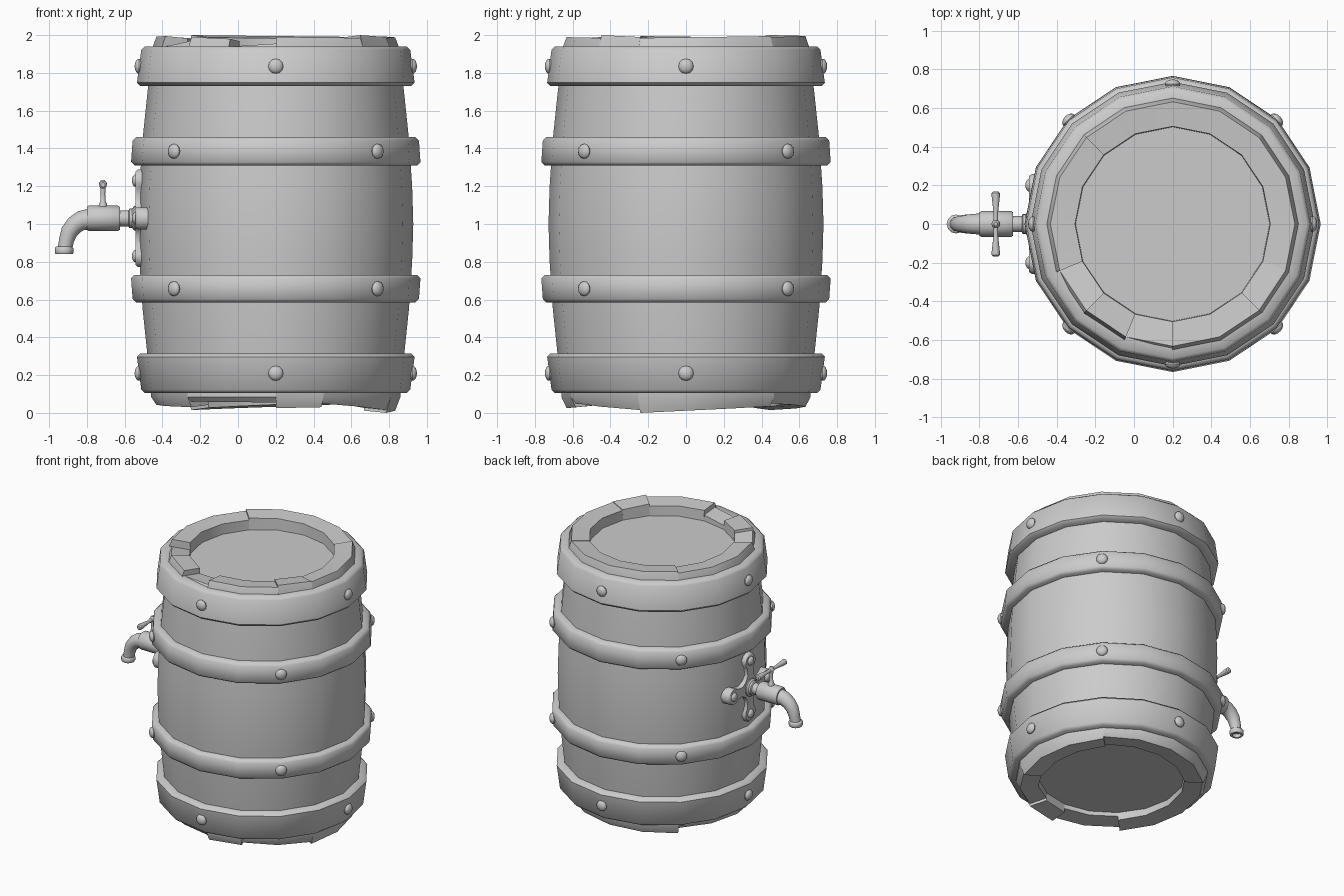
import bpy, bmesh
from math import sin, cos, pi, radians, atan2
from mathutils import Matrix, Vector

if "Cube" in bpy.data.objects:
    bpy.data.objects.remove(bpy.data.objects["Cube"])

CX = 0.2          # barrel axis
SIDES = 16
TAP_Z = 1.03      # tap axis height
STEP = 2 * pi / SIDES

grey = bpy.data.materials.new("plain_grey")
grey.use_nodes = True
grey.diffuse_color = (0.6, 0.6, 0.6, 1)
grey.node_tree.nodes["Principled BSDF"].inputs["Base Color"].default_value = (0.6, 0.6, 0.6, 1)


def finish(name, bm, matrix=Matrix(), angle=35):
    """Turn a bmesh into a smooth shaded object with the single colour."""
    bmesh.ops.recalc_face_normals(bm, faces=bm.faces)
    mesh = bpy.data.meshes.new(name)
    bm.to_mesh(mesh)
    bm.free()
    mesh.transform(matrix)
    mesh.materials.append(grey)
    obj = bpy.data.objects.new(name, mesh)
    bpy.context.collection.objects.link(obj)
    bpy.ops.object.select_all(action="DESELECT")
    obj.select_set(True)
    bpy.context.view_layer.objects.active = obj
    bpy.ops.object.shade_smooth_by_angle(angle=radians(angle))
    return obj


def skin(bm, rings, wrap):
    """Join matching rings of vertices with quads."""
    for a, b in zip(rings, rings[1:]):
        n = len(a)
        for i in range(n if wrap else n - 1):
            j = (i + 1) % n
            bm.faces.new((a[i], a[j], b[j], b[i]))


def lathe(name, profile, matrix, sides=SIDES, loop=False, angle=35):
    """Revolve (radius, height) points around local z; loop closes the profile."""
    bm = bmesh.new()
    rings = [[bm.verts.new((r * cos(i * 2 * pi / sides), r * sin(i * 2 * pi / sides), z))
              for i in range(sides)] for r, z in profile]
    if loop:
        rings.append(rings[0])
    skin(bm, rings, True)
    if not loop:
        bm.faces.new(rings[0])
        bm.faces.new(rings[-1])
    return finish(name, bm, matrix, angle)


def rivet(name, location, direction, size=0.04):
    bm = bmesh.new()
    bmesh.ops.create_uvsphere(bm, u_segments=12, v_segments=8, radius=size)
    bmesh.ops.scale(bm, vec=(1, 1, 0.6), verts=bm.verts)
    turn = Vector(direction).to_track_quat("Z", "Y").to_matrix().to_4x4()
    finish(name, bm, Matrix.Translation(location) @ turn)


axis = Matrix.Translation((CX, 0, 0))

# Bulging barrel wall, with the recessed lids as its end caps
wall = [(0.52, 0.1), (0.655, 0.1), (0.68, 0.31), (0.705, 0.55), (0.722, 0.8), (0.728, 1.0)]
wall += [(r, 2 - z) for r, z in reversed(wall[:-1])]
lathe("barrel_body", wall, axis)


# Uneven stave ends: (first step, last step, height at first, height at last)
def stave_end(name, first, last, h0, h1, top):
    bm = bmesh.new()
    rings = []
    for i in range(first, last + 1):
        h = h0 + (h1 - h0) * (i - first) / (last - first)
        section = [(0.5, 0.14), (0.66, 0.14), (0.66, 0.085), (0.632, h), (0.505, h + 0.012)]
        a = i * STEP
        rings.append([bm.verts.new((r * cos(a), r * sin(a), 2 - z if top else z))
                      for r, z in section])
    skin(bm, rings, True)
    bm.faces.new(rings[0])
    bm.faces.new(rings[-1])
    finish(name, bm, axis)


top_staves = [(2, 6, .01, 0), (6, 9, .015, .005), (9, 10, .06, .03), (10, 11, .01, .02),
              (11, 12, .06, .045), (12, 14, .01, .015), (14, 15, .0, .01), (15, 18, .015, .005)]
bottom_staves = [(2, 6, .05, .015), (6, 10, .055, .03), (10, 12, .06, .055),
                 (12, 13, .025, .03), (13, 15, .05, .015), (15, 18, .0, .035)]
for k, s in enumerate(top_staves):
    stave_end(f"top_stave_{k + 1}", *s, True)
for k, s in enumerate(bottom_staves):
    stave_end(f"bottom_stave_{k + 1}", *s, False)


# Hoops with softened outer edges, each held by four rivets
def hoop(name, z0, z1, r0, r1, inner, turn):
    e = 0.018
    profile = [(inner, z0), (r0 - e, z0), (r0, z0 + e), (r1, z1 - e), (r1 - e, z1), (inner, z1)]
    lathe(name, profile, axis, loop=True, angle=50)
    for k in range(4):
        a = turn + k * pi / 2
        d = Vector((cos(a), sin(a), 0))
        spot = Vector((CX, 0, (z0 + z1) / 2)) + d * (r0 + r1) / 2
        rivet(f"{name}_rivet_{k + 1}", spot, d)


hoop("bottom_hoop", 0.105, 0.315, 0.712, 0.735, 0.63, 0)
hoop("lower_hoop", 0.585, 0.73, 0.758, 0.766, 0.68, pi / 4)
hoop("upper_hoop", 1.31, 1.46, 0.766, 0.758, 0.68, pi / 4)
hoop("top_hoop", 1.73, 1.94, 0.735, 0.712, 0.63, 0)

# Cross shaped mounting plate of the tap
outline = []
for k in range(4):
    arm = [(0.1, -0.035)]
    arm += [(0.2 + 0.06 * cos(radians(t)), 0.06 * sin(radians(t))) for t in range(-135, 136, 30)]
    arm += [(0.1, 0.035), (0.06, 0.06)]
    c, s = cos(k * pi / 2), sin(k * pi / 2)
    outline += [(u * c - v * s, u * s + v * c) for u, v in arm]
bm = bmesh.new()
layers = [[bm.verts.new((x, u * f, TAP_Z + v * f)) for u, v in outline]
          for x, f in ((-0.47, 1), (-0.53, 1), (-0.542, 0.96))]
skin(bm, layers, True)
bm.faces.new(layers[0])
bm.faces.new(layers[-1])
finish("tap_plate", bm, angle=50)
for k in range(4):
    a = k * pi / 2
    rivet(f"tap_plate_rivet_{k + 1}", (-0.542, 0.2 * cos(a), TAP_Z + 0.2 * sin(a)), (-1, 0, 0), 0.033)

# Tap pipe and valve body, turned around an axis pointing to -x
out = Matrix.Translation((0, 0, TAP_Z)) @ Matrix.Rotation(-pi / 2, 4, "Y")
lathe("tap_pipe", [(0.065, 0.49), (0.065, 0.55), (0.052, 0.56), (0.052, 0.575), (0.042, 0.58),
                   (0.042, 0.625), (0.06, 0.625), (0.067, 0.635), (0.067, 0.79), (0.06, 0.8)], out)

# Curved spout: (x, z, radius, direction in degrees below -x)
bm = bmesh.new()
rings = []
for x, z, r, d in [(-0.79, 1.025, 0.055, 5), (-0.83, 1.018, 0.052, 18), (-0.865, 0.995, 0.049, 40),
                   (-0.893, 0.96, 0.045, 60), (-0.908, 0.915, 0.04, 72), (-0.917, 0.865, 0.038, 82)]:
    t = radians(d)
    rings.append([bm.verts.new((x - r * cos(a) * sin(t), r * sin(a), z + r * cos(a) * cos(t)))
                  for a in [i * pi / 6 for i in range(12)]])
skin(bm, rings, True)
bm.faces.new(rings[0])
bm.faces.new(rings[-1])
finish("tap_spout", bm)

# Spout lip with an open mouth
lathe("spout_lip", [(0.03, 0.865), (0.03, 0.84), (0.044, 0.84), (0.049, 0.847), (0.049, 0.873),
                    (0.042, 0.88)], Matrix.Translation((-0.92, 0, 0)), 12, angle=50)

# Handle: stem and flared crossbar
lathe("handle_stem", [(0.024, 1.07), (0.022, 1.105), (0.014, 1.12), (0.012, 1.16), (0.015, 1.2),
                      (0.022, 1.205), (0.022, 1.215), (0.01, 1.232)],
      Matrix.Translation((-0.715, 0, 0)), 12)
half = [(0.012, 0.168), (0.021, 0.16), (0.021, 0.14), (0.012, 0.06), (0.012, 0.02)]
bar = [(r, -z) for r, z in half] + half[::-1]
lathe("handle_bar", bar, Matrix.Translation((-0.715, 0, 1.208)) @ Matrix.Rotation(pi / 2, 4, "X"), 12)
